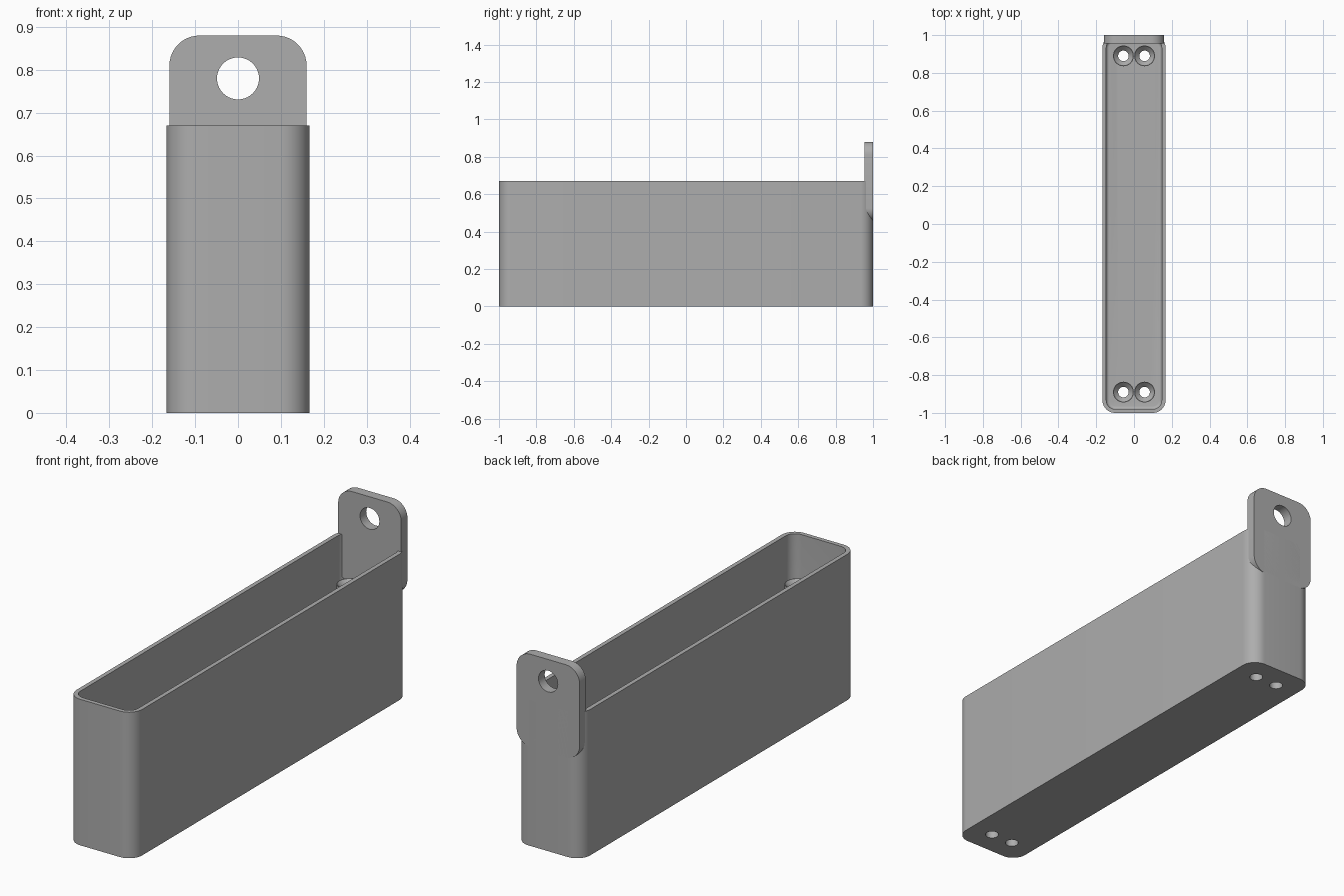
import bpy, bmesh, math

if "Cube" in bpy.data.objects:
    bpy.data.objects.remove(bpy.data.objects["Cube"])

grey = bpy.data.materials.new("plain grey")
grey.use_nodes = True
COLOUR = (0.42, 0.42, 0.42, 1)
grey.diffuse_color = COLOUR
grey.node_tree.nodes["Principled BSDF"].inputs["Base Color"].default_value = COLOUR

HALF_W, HALF_L, HEIGHT = 0.167, 1.0, 0.67
WALL, FLOOR, FILLET = 0.02, 0.03, 0.016
HOLE_R, POST_R, POST_TOP = 0.028, 0.055, 0.49
POST_X, POST_Y = 0.056, 0.89


def rounded_rect(hw, hh, r, steps=10):
    """Counter-clockwise outline of a rectangle with round corners."""
    pts = []
    for i, (sx, sy) in enumerate([(1, 1), (-1, 1), (-1, -1), (1, -1)]):
        for k in range(steps + 1):
            a = math.pi / 2 * (i + k / steps)
            pts.append((sx * (hw - r) + r * math.cos(a), sy * (hh - r) + r * math.sin(a)))
    return pts


def circle(r, n=40):
    return [(r * math.cos(2 * math.pi * i / n), r * math.sin(2 * math.pi * i / n)) for i in range(n)]


def loft(name, sections, caps=True):
    """Skin a stack of (outline, height) sections; without caps the ends join up."""
    bm = bmesh.new()
    rings = [[bm.verts.new((x, y, z)) for x, y in pts] for pts, z in sections]
    pairs = list(zip(rings, rings[1:]))
    if not caps:
        pairs.append((rings[-1], rings[0]))
    for low, high in pairs:
        n = len(low)
        for i in range(n):
            j = (i + 1) % n
            bm.faces.new((low[i], low[j], high[j], high[i]))
    if caps:
        bm.faces.new(rings[0])
        bm.faces.new(rings[-1])
    bmesh.ops.recalc_face_normals(bm, faces=bm.faces)
    mesh = bpy.data.meshes.new(name)
    bm.to_mesh(mesh)
    bm.free()
    obj = bpy.data.objects.new(name, mesh)
    bpy.context.collection.objects.link(obj)
    mesh.materials.append(grey)
    return obj


def boolean(target, tool, operation):
    mod = target.modifiers.new(operation.lower(), "BOOLEAN")
    mod.operation, mod.solver, mod.object = operation, "EXACT", tool
    bpy.ops.object.select_all(action="DESELECT")
    bpy.context.view_layer.objects.active = target
    target.select_set(True)
    bpy.ops.object.modifier_apply(modifier=mod.name)
    bpy.data.objects.remove(tool)


def smooth(obj):
    bpy.ops.object.select_all(action="DESELECT")
    bpy.context.view_layer.objects.active = obj
    obj.select_set(True)
    bpy.ops.object.shade_smooth_by_angle(angle=math.radians(30))


def box_outline(inset):
    return rounded_rect(HALF_W - inset, HALF_L - inset, 0.067 - inset)


# Open box with a filleted floor
sections = [(box_outline(0), 0), (box_outline(0), HEIGHT), (box_outline(WALL), HEIGHT)]
for k in range(6):
    a = math.pi / 2 * k / 5
    sections.append((box_outline(WALL + FILLET * (1 - math.cos(a))),
                     FLOOR + FILLET * (1 - math.sin(a))))
box = loft("box", sections)

# Screw holes through the floor
spots = [(x, y) for x in (-POST_X, POST_X) for y in (-POST_Y, POST_Y)]
for x, y in spots:
    cutter = loft("hole_cutter", [(circle(HOLE_R), -0.1), (circle(HOLE_R), 0.2)])
    cutter.location = (x, y, 0)
    bpy.context.view_layer.update()
    boolean(box, cutter, "DIFFERENCE")
smooth(box)

# Hollow screw posts with countersunk tops
for x, y in spots:
    side = ("left" if x > 0 else "right")
    end = ("back" if y > 0 else "front")
    post = loft(f"{end}_{side}_post", [
        (circle(HOLE_R), FLOOR - 0.01), (circle(POST_R), FLOOR - 0.01),
        (circle(POST_R), POST_TOP), (circle(POST_R - 0.003), POST_TOP),
        (circle(HOLE_R), POST_TOP - 0.025)], caps=False)
    post.location = (x, y, 0)
    smooth(post)

# Hanging tab on the back wall
tab = loft("hanging_tab", [(rounded_rect(0.16, 0.2125, 0.07), 0),
                           (rounded_rect(0.16, 0.2125, 0.07), 0.045)])
tab.rotation_euler = (math.pi / 2, 0, 0)
tab.location = (0, 1.0, 0.6675)
hole = loft("tab_hole_cutter", [(circle(0.049), -0.1), (circle(0.049), 0.1)])
hole.rotation_euler = (math.pi / 2, 0, 0)
hole.location = (0, 1.0, 0.78)
bpy.context.view_layer.update()
boolean(tab, hole, "DIFFERENCE")
smooth(tab)
